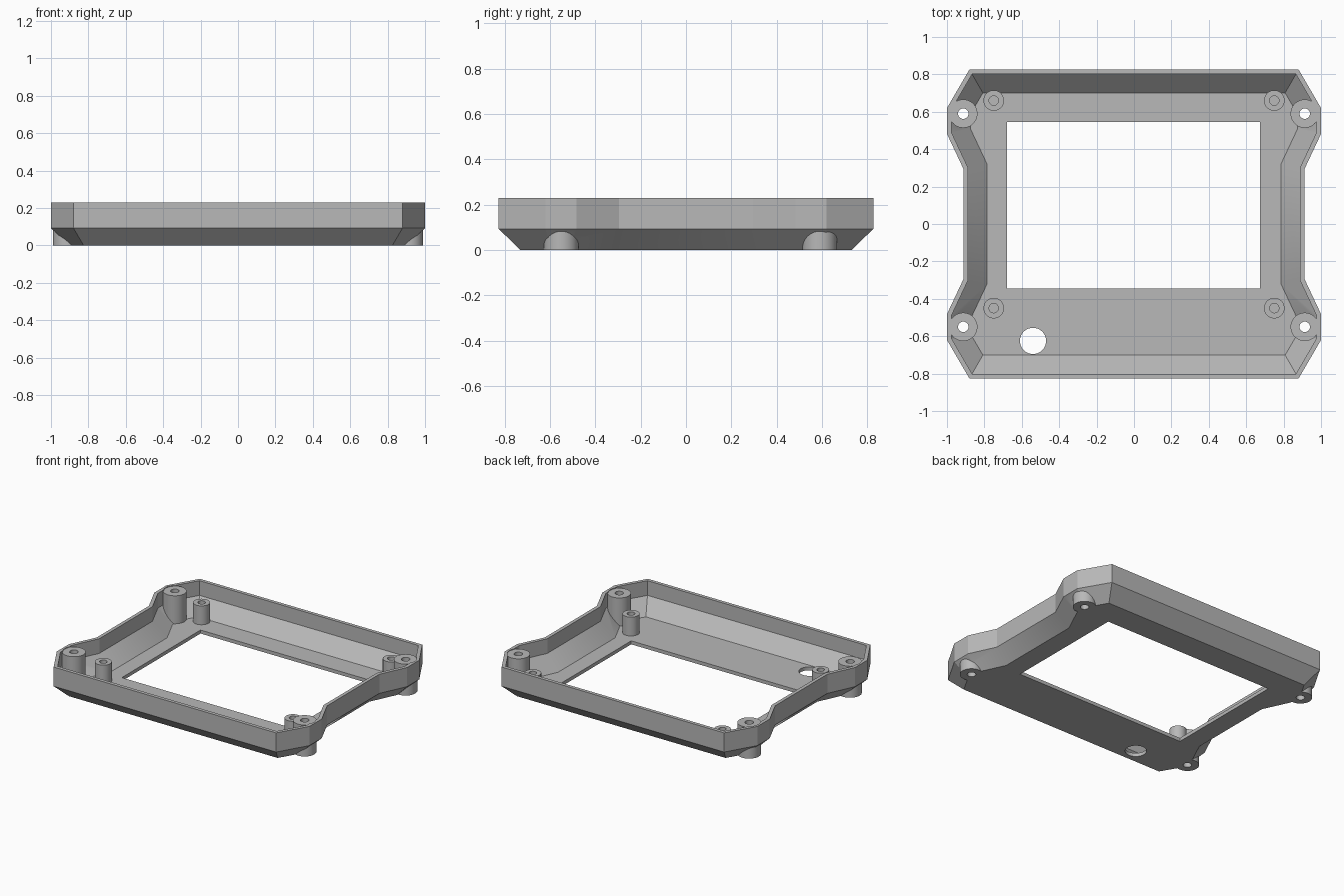
import bpy, bmesh, math
from mathutils import Vector

if "Cube" in bpy.data.objects:
    bpy.data.objects.remove(bpy.data.objects["Cube"])

grey = bpy.data.materials.new("grey plastic")
grey.diffuse_color = (0.48, 0.48, 0.48, 1)
grey.use_nodes = True
grey.node_tree.nodes["Principled BSDF"].inputs["Base Color"].default_value = grey.diffuse_color

HEIGHT = 0.23
POSTS = [(sx * 0.913, y) for sx in (-1, 1) for y in (0.59, -0.55)]
STANDOFFS = [(sx * 0.75, y) for sx in (-1, 1) for y in (0.66, -0.45)]

# Outline of the case, one quarter mirrored to all four, counter-clockwise
quarter = [(0.912, 0.295), (1.0, 0.482), (1.0, 0.62), (0.88, 0.826)]
right_top = quarter
left_top = [(-x, y) for x, y in reversed(quarter)]
outline = [Vector(p) for p in right_top + left_top]
outline += [-p for p in outline]


def inset(points, d):
    """Move every side of a closed outline inward by d."""
    out = []
    n = len(points)
    for i, p in enumerate(points):
        a = (p - points[i - 1]).normalized()
        b = (points[(i + 1) % n] - p).normalized()
        na, nb = Vector((-a.y, a.x)), Vector((-b.y, b.x))
        out.append(p + (na + nb) * d / (1 + na.dot(nb)))
    return out


def ring(bm, points, z):
    return [bm.verts.new((p[0], p[1], z)) for p in points]


def bridge(bm, a, b):
    n = len(a)
    for i in range(n):
        bm.faces.new((a[i], a[(i + 1) % n], b[(i + 1) % n], b[i]))


def circle(x, y, r, n=40):
    return [(x + r * math.cos(2 * math.pi * i / n),
             y + r * math.sin(2 * math.pi * i / n)) for i in range(n)]


def prism(bm, points, z0, z1):
    a, b = ring(bm, points, z0), ring(bm, points, z1)
    bm.faces.new(a[::-1])
    bm.faces.new(b)
    bridge(bm, a, b)


def finish(bm, name):
    bmesh.ops.recalc_face_normals(bm, faces=bm.faces)
    mesh = bpy.data.meshes.new(name)
    bm.to_mesh(mesh)
    bm.free()
    ob = bpy.data.objects.new(name, mesh)
    bpy.context.collection.objects.link(ob)
    mesh.materials.append(grey)
    return ob


def smooth(ob):
    bpy.ops.object.select_all(action='DESELECT')
    ob.select_set(True)
    bpy.context.view_layer.objects.active = ob
    bpy.ops.object.shade_smooth_by_angle(angle=math.radians(20))


def tube(name, x, y, r, hole, z0, z1):
    bm = bmesh.new()
    rings = [ring(bm, circle(x, y, rad), z)
             for rad, z in ((r, z0), (r, z1), (hole, z1), (hole, z0))]
    for i in range(4):
        bridge(bm, rings[i], rings[(i + 1) % 4])
    smooth(finish(bm, name))


# Tray shell: chamfered base, upright wall, thin rim, hollow inside
bm = bmesh.new()
levels = [(0.095, 0), (0, 0.093), (0, HEIGHT),
          (0.025, HEIGHT), (0.025, 0.125), (0.125, 0.025)]
rings = [ring(bm, inset(outline, d), z) for d, z in levels]
for a, b in zip(rings, rings[1:]):
    bridge(bm, a, b)
bm.faces.new(rings[0][::-1])
bm.faces.new(rings[-1])
shell = finish(bm, "tray_shell")

# Cutter: screen window, round hole and sockets for the corner posts
bm = bmesh.new()
prism(bm, [(-0.678, -0.345), (0.675, -0.345), (0.675, 0.545), (-0.678, 0.545)], -0.1, 0.4)
prism(bm, circle(-0.54, -0.625, 0.07), -0.1, 0.4)
for x, y in POSTS:
    prism(bm, circle(x, y, 0.072), -0.1, 0.4)
cutter = finish(bm, "opening_cutter")
cutter.hide_render = True

# Cut the openings, then drop the cutter
mod = shell.modifiers.new("openings", 'BOOLEAN')
mod.operation = 'DIFFERENCE'
mod.solver = 'EXACT'
mod.object = cutter
bpy.ops.object.select_all(action='DESELECT')
bpy.context.view_layer.objects.active = shell
shell.select_set(True)
bpy.ops.object.modifier_apply(modifier=mod.name)
bpy.data.objects.remove(cutter)
smooth(shell)

# Corner screw posts, open all the way through
for i, (x, y) in enumerate(POSTS):
    tube(f"corner_post_{i + 1}", x, y, 0.076, 0.028, 0, 0.225)

# Short board standoffs with blind holes
for i, (x, y) in enumerate(STANDOFFS):
    tube(f"standoff_{i + 1}", x, y, 0.055, 0.025, 0.012, 0.16)
